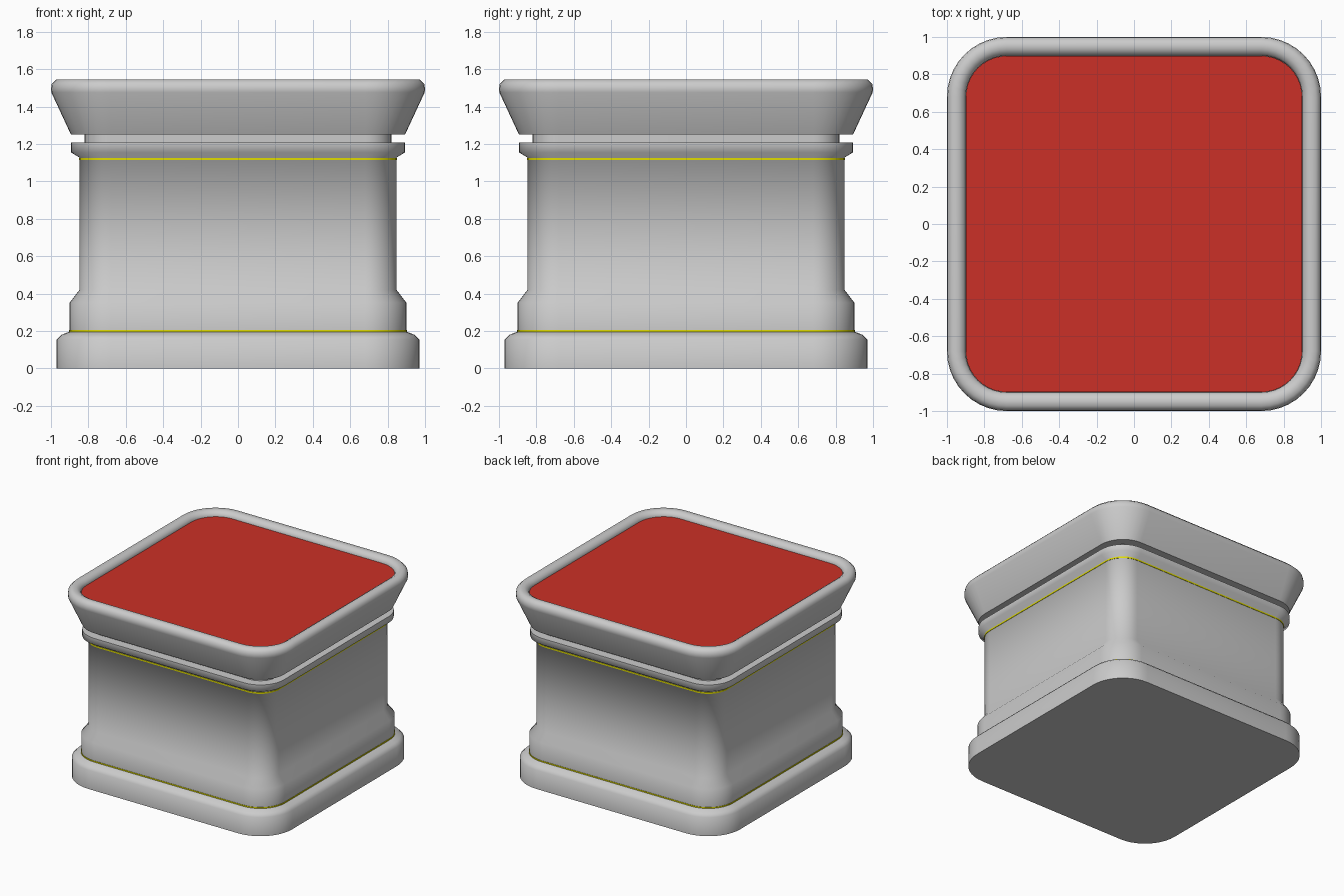
import bpy, bmesh, math

if "Cube" in bpy.data.objects:
    bpy.data.objects.remove(bpy.data.objects["Cube"])

CORNER = 0.68   # centre of every rounded corner
SEGS = 10


def ring_points(half):
    """Rounded square whose corner arcs share the same centres."""
    r = half - CORNER
    pts = []
    for k, (sx, sy) in enumerate([(1, 1), (-1, 1), (-1, -1), (1, -1)]):
        for i in range(SEGS + 1):
            a = math.radians(90 * (k + i / SEGS))
            pts.append((sx * CORNER + r * math.cos(a), sy * CORNER + r * math.sin(a)))
    return pts


def loft(name, profile, color=None, closed=False, smooth=65):
    """Sweep a (half width, z) profile around the rounded square."""
    bm = bmesh.new()
    rings = [[bm.verts.new((x, y, z)) for x, y in ring_points(h)] for h, z in profile]
    pairs = list(zip(rings, rings[1:]))
    if closed:
        pairs.append((rings[-1], rings[0]))
    for a, b in pairs:
        n = len(a)
        for i in range(n):
            j = (i + 1) % n
            bm.faces.new((a[i], a[j], b[j], b[i]))
    if not closed:
        bm.faces.new(rings[0][::-1])
        bm.faces.new(rings[-1])
    bmesh.ops.recalc_face_normals(bm, faces=bm.faces)
    mesh = bpy.data.meshes.new(name)
    bm.to_mesh(mesh)
    bm.free()
    obj = bpy.data.objects.new(name, mesh)
    bpy.context.collection.objects.link(obj)
    if color:
        mat = bpy.data.materials.new(name + "_color")
        mat.diffuse_color = color
        mat.use_nodes = True
        mat.node_tree.nodes["Principled BSDF"].inputs["Base Color"].default_value = mat.diffuse_color
        mesh.materials.append(mat)
    bpy.ops.object.select_all(action='DESELECT')
    obj.select_set(True)
    bpy.context.view_layer.objects.active = obj
    bpy.ops.object.shade_smooth_by_angle(angle=math.radians(smooth))
    return obj


# Stepped base, body, collar and neck
loft("pedestal_body", [
    (0.97, 0), (0.97, 0.155), (0.945, 0.18), (0.90, 0.197), (0.90, 0.352),
    (0.848, 0.42), (0.848, 1.128), (0.893, 1.155), (0.893, 1.207),
    (0.82, 1.207), (0.82, 1.255)])

# Flared cap with a rounded rim and a recessed top
loft("flared_cap", [
    (0.893, 1.25), (0.998, 1.476), (1.0, 1.495), (0.996, 1.522), (0.972, 1.545),
    (0.935, 1.545), (0.91, 1.53), (0.90, 1.51), (0.90, 1.49)])

# Red inset panel
loft("top_panel", [(0.899, 1.485), (0.899, 1.505)], (0.6, 0.03, 0.02, 1), smooth=30)

# Thin yellow trim lines
YELLOW = (0.75, 0.72, 0.0, 1)
for name, half, z in [("upper_trim", 0.848, 1.12), ("lower_trim", 0.90, 0.2)]:
    loft(name, [(half - 0.01, z - 0.006), (half + 0.003, z - 0.006),
                (half + 0.003, z + 0.006), (half - 0.01, z + 0.006)],
         YELLOW, closed=True, smooth=30)
